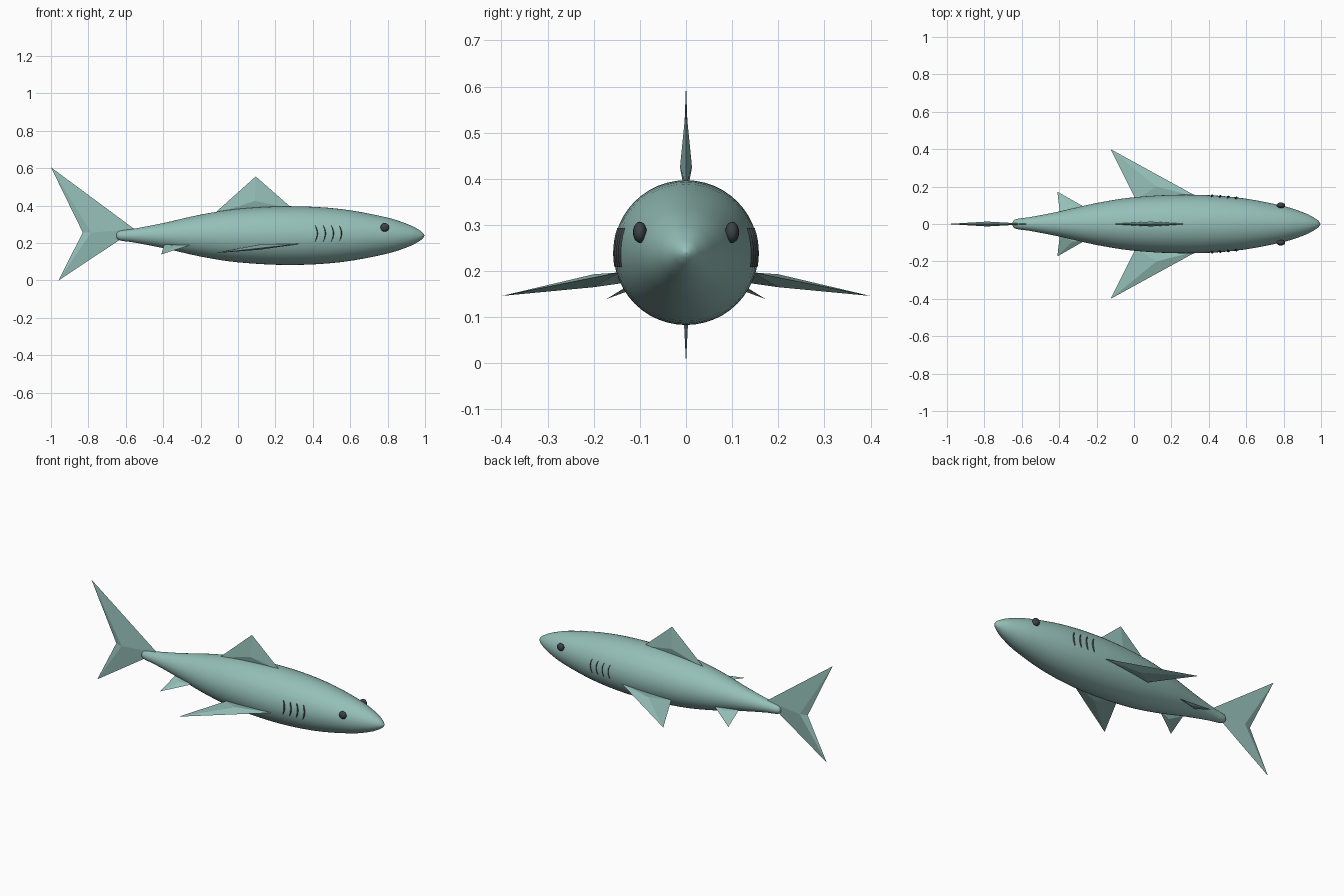
import bpy, bmesh, math
from mathutils import Vector

cube = bpy.data.objects.get("Cube")
if cube:
    bpy.data.objects.remove(cube, do_unlink=True)


def material(name, color):
    m = bpy.data.materials.new(name)
    m.use_nodes = True
    m.diffuse_color = color
    m.node_tree.nodes["Principled BSDF"].inputs["Base Color"].default_value = color
    return m


skin = material("sea green skin", (0.30, 0.52, 0.48, 1))
dark = material("dark grey", (0.045, 0.055, 0.06, 1))
MID = 0.24   # height of the body axis


def finish(bm, name, mat, smooth=False):
    bmesh.ops.recalc_face_normals(bm, faces=bm.faces)
    mesh = bpy.data.meshes.new(name)
    bm.to_mesh(mesh)
    bm.free()
    mesh.materials.append(mat)
    for p in mesh.polygons:
        p.use_smooth = smooth
    ob = bpy.data.objects.new(name, mesh)
    bpy.context.collection.objects.link(ob)
    return ob


# Body: smooth profile (x, radius) spun around the long axis
profile = [(-0.652, 0), (-0.645, 0.018), (-0.62, 0.028), (-0.56, 0.036), (-0.4, 0.067),
           (-0.2, 0.112), (0, 0.143), (0.28, 0.157), (0.55, 0.142), (0.8, 0.096),
           (0.92, 0.056), (0.975, 0.026), (0.992, 0.01), (0.997, 0)]


def smooth_path(pts, steps):
    pts = [Vector(p) for p in pts]
    out = []
    for i in range(len(pts) - 1):
        a, b = pts[i], pts[i + 1]
        p, n = pts[max(i - 1, 0)], pts[min(i + 2, len(pts) - 1)]
        span = b.x - a.x
        ta = (b - p) * (span / (b.x - p.x))
        tb = (n - a) * (span / (n.x - a.x))
        for k in range(steps):
            t = k / steps
            out.append(a * (2*t**3 - 3*t**2 + 1) + ta * (t**3 - 2*t**2 + t)
                       + b * (3*t**2 - 2*t**3) + tb * (t**3 - t**2))
    return out + [pts[-1]]


curve = smooth_path(profile, 4)


def radius(x):
    for a, b in zip(curve, curve[1:]):
        if a.x <= x <= b.x:
            return a.y + (b.y - a.y) * (x - a.x) / (b.x - a.x)
    return 0


bm = bmesh.new()
sides = 48
rings = [[bm.verts.new((p.x, p.y * math.cos(k * math.tau / sides),
                        MID + p.y * math.sin(k * math.tau / sides)))
          for k in range(sides)] for p in curve[1:-1]]
for a, b in zip(rings, rings[1:]):
    for k in range(sides):
        j = (k + 1) % sides
        bm.faces.new((a[k], a[j], b[j], b[k]))
for ring, p in ((rings[0], curve[0]), (rings[-1], curve[-1])):
    tip = bm.verts.new((p.x, 0, MID))
    for k in range(sides):
        bm.faces.new((ring[k], ring[(k + 1) % sides], tip))
finish(bm, "body", skin, True)


# Fins: flat outline with a raised ridge point on each side
def fin(name, outline, ridges):
    bm = bmesh.new()
    rim = [bm.verts.new(p) for p in outline]
    for r in ridges:
        top = bm.verts.new(r)
        for a, b in zip(rim, rim[1:] + rim[:1]):
            bm.faces.new((a, b, top))
    return finish(bm, name, skin)


fin("dorsal_fin", [(-0.13, 0, 0.355), (0.095, 0, 0.556), (0.29, 0, 0.385)],
    [(0.09, s * 0.013, 0.425) for s in (1, -1)])
fin("tail_fin", [(-1, 0, 0.605), (-0.55, 0, 0.272), (-0.96, 0, 0), (-0.83, 0, 0.257)],
    [(-0.785, s * 0.013, 0.257) for s in (1, -1)])

for s, side in ((1, "left"), (-1, "right")):
    fin(side + "_pectoral_fin",
        [(0.34, s * 0.145, 0.197), (-0.125, s * 0.4, 0.146), (0.01, s * 0.13, 0.175)],
        [(0.12, s * 0.2, z) for z in (0.193, 0.165)])
    fin(side + "_pelvic_fin",
        [(-0.255, s * 0.085, 0.19), (-0.41, s * 0.173, 0.139), (-0.395, s * 0.05, 0.192)],
        [(-0.33, s * 0.095, z) for z in (0.187, 0.168)])

    # Eye: small flattened ball
    bm = bmesh.new()
    bmesh.ops.create_uvsphere(bm, u_segments=16, v_segments=10, radius=1)
    for v in bm.verts:
        v.co = (0.785 + v.co.x * 0.023, s * (0.1 + v.co.y * 0.015), 0.284 + v.co.z * 0.023)
    finish(bm, side + "_eye", dark, True)

    # Gill slits: thin curved ridges hugging the body
    for i in range(4):
        bm = bmesh.new()
        rows = []
        for k in range(7):
            t = k / 3 - 1
            z = 0.251 + 0.042 * t
            x = 0.426 + 0.043 * i - 0.013 * t * t
            half = 0.004 * (1 - 0.8 * t * t)
            row = []
            for dx, lift in ((half, -0.003), (-half, 0.005), (-half, -0.003)):
                y = math.sqrt(radius(x + dx) ** 2 - (z - MID) ** 2) + lift
                row.append(bm.verts.new((x + dx, s * y, z)))
            rows.append(row)
        for a, b in zip(rows, rows[1:]):
            for k in range(3):
                j = (k + 1) % 3
                bm.faces.new((a[k], a[j], b[j], b[k]))
        bm.faces.new(rows[0])
        bm.faces.new(rows[-1])
        finish(bm, f"{side}_gill_slit_{i + 1}", dark)
